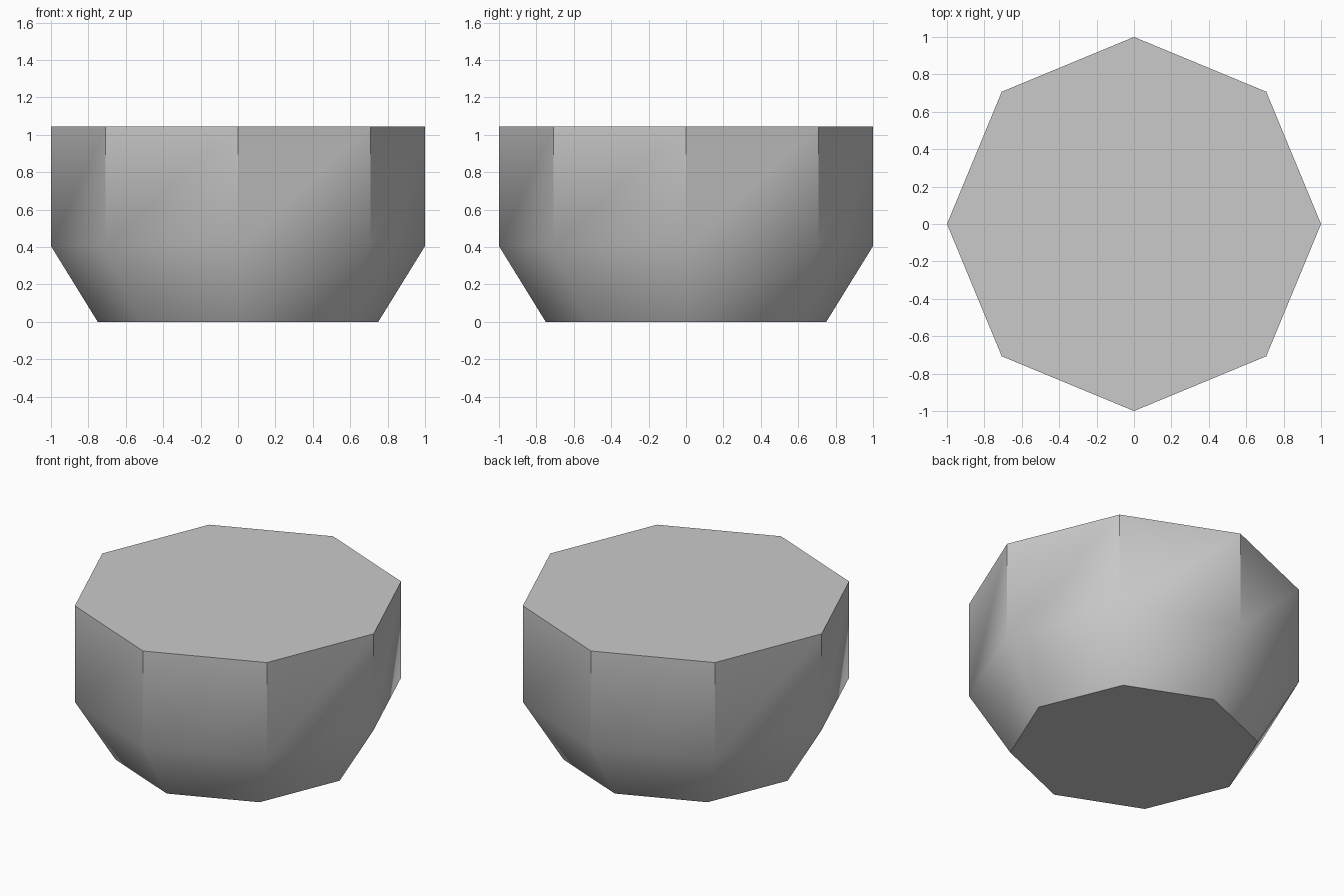
import bpy, bmesh, math

if "Cube" in bpy.data.objects:
    bpy.data.objects.remove(bpy.data.objects["Cube"], do_unlink=True)

SIDES = 8
# (radius, height) of each ring, from base to rim
PROFILE = [(0.75, 0.0), (1.0, 0.405), (1.0, 1.045)]

# Plain grey material
grey = bpy.data.materials.new("light_grey")
grey.use_nodes = True
colour = (0.59, 0.59, 0.59, 1.0)
grey.diffuse_color = colour
grey.node_tree.nodes["Principled BSDF"].inputs["Base Color"].default_value = colour

# Octagonal block: stacked rings, tapered below and straight above
bm = bmesh.new()
rings = []
for radius, height in PROFILE:
    angles = [i * math.tau / SIDES for i in range(SIDES)]
    rings.append([bm.verts.new((radius * math.cos(a), radius * math.sin(a), height))
                  for a in angles])

for lower, upper in zip(rings, rings[1:]):
    for i in range(SIDES):
        j = (i + 1) % SIDES
        bm.faces.new((lower[i], lower[j], upper[j], upper[i]))

# Flat base and lid
bm.faces.new(rings[0][::-1])
bm.faces.new(rings[-1])

mesh = bpy.data.meshes.new("octagonal_block")
bm.to_mesh(mesh)
bm.free()
mesh.materials.append(grey)
block = bpy.data.objects.new("octagonal_block", mesh)
bpy.context.collection.objects.link(block)

# Upright corners and cap edges stay sharp, the taper is smooth
bpy.ops.object.select_all(action="DESELECT")
block.select_set(True)
bpy.context.view_layer.objects.active = block
bpy.ops.object.shade_smooth_by_angle(angle=math.radians(42))
